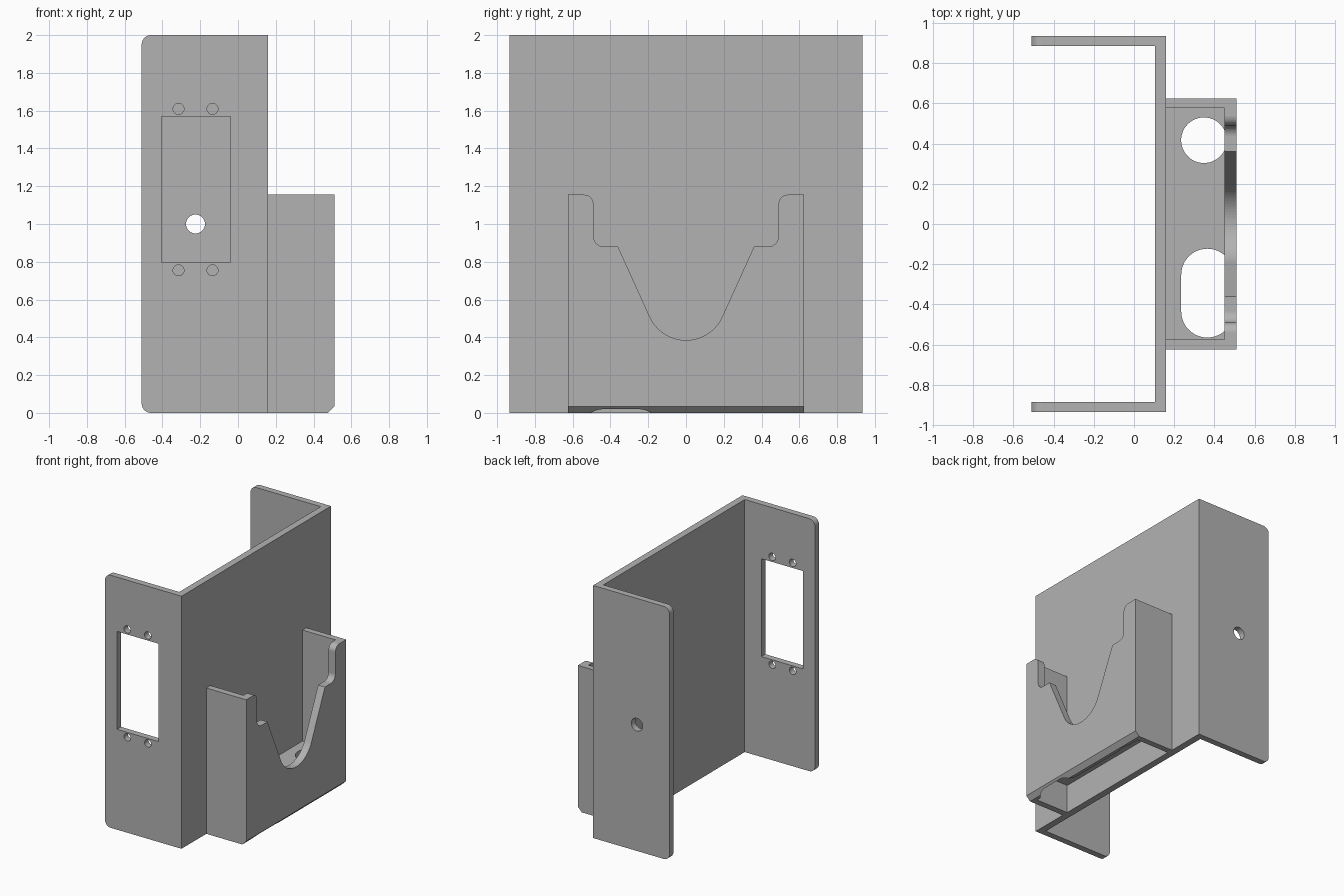
import bpy, bmesh, math

if "Cube" in bpy.data.objects:
    bpy.data.objects.remove(bpy.data.objects["Cube"])

grey = bpy.data.materials.new("plain grey")
grey.diffuse_color = (0.45, 0.45, 0.45, 1)
grey.use_nodes = True
grey.node_tree.nodes["Principled BSDF"].inputs["Base Color"].default_value = grey.diffuse_color


def prism(name, pts, axis, lo, hi):
    """Extrude a 2D outline along an axis; pts are the other two coordinates in order."""
    i = "xyz".index(axis)
    bm = bmesh.new()
    rings = []
    for t in (lo, hi):
        ring = []
        for p in pts:
            co = list(p)
            co.insert(i, t)
            ring.append(bm.verts.new(co))
        rings.append(ring)
    a, b = rings
    bm.faces.new(a)
    bm.faces.new(b[::-1])
    n = len(pts)
    for k in range(n):
        bm.faces.new((a[k], b[k], b[(k + 1) % n], a[(k + 1) % n]))
    bmesh.ops.recalc_face_normals(bm, faces=bm.faces[:])
    me = bpy.data.meshes.new(name)
    bm.to_mesh(me)
    bm.free()
    ob = bpy.data.objects.new(name, me)
    bpy.context.collection.objects.link(ob)
    return ob


def arc(cx, cy, r, a0, a1, n=14):
    return [(cx + r * math.cos(math.radians(a0 + (a1 - a0) * k / n)),
             cy + r * math.sin(math.radians(a0 + (a1 - a0) * k / n))) for k in range(n + 1)]


def circle(cx, cy, r, n=48):
    return arc(cx, cy, r, 0, 360, n)[:-1]


def rect(x0, y0, x1, y1):
    return [(x0, y0), (x1, y0), (x1, y1), (x0, y1)]


def boolean(ob, tool, operation="DIFFERENCE"):
    mod = ob.modifiers.new("cut", "BOOLEAN")
    mod.operation = operation
    mod.solver = "EXACT"
    mod.object = tool
    bpy.context.view_layer.update()
    dg = bpy.context.evaluated_depsgraph_get()
    me = bpy.data.meshes.new_from_object(ob.evaluated_get(dg))
    ob.modifiers.clear()
    ob.data = me
    bpy.data.objects.remove(tool)


# U-shaped bracket: back plate with two side flanges
W, T = 0.935, 0.05
plan = [(-0.51, -W), (0.16, -W), (0.16, W), (-0.51, W),
        (-0.51, W - T), (0.105, W - T), (0.105, -W + T), (-0.51, -W + T)]
bracket = prism("mounting_bracket", plan, "z", 0, 2)

# rounded free corners of the flanges
R = 0.05
side = ([(0.3, -0.1), (0.3, 2.1), (-0.51 + R, 2.1)] + arc(-0.51 + R, 2 - R, R, 90, 180)
        + arc(-0.51 + R, R, R, 180, 270) + [(-0.51 + R, -0.1)])
boolean(bracket, prism("corner_tool", side, "y", -1.2, 1.2), "INTERSECT")

# front flange: window and four screw holes; rear flange: one round hole
boolean(bracket, prism("window_tool", rect(-0.405, 0.795, -0.04, 1.57), "y", -1.1, -0.7))
for x in (-0.315, -0.135):
    for z in (0.755, 1.61):
        boolean(bracket, prism("screw_tool", circle(x, z, 0.029, 32), "y", -1.1, -0.7))
boolean(bracket, prism("hole_tool", circle(-0.225, 1.0, 0.05), "y", 0.7, 1.1))

# holder pocket with chamfered lower front edge
H = 1.155
outline = [(0.16, 0), (0.475, 0), (0.51, 0.035), (0.51, H), (0.16, H)]
pocket = prism("holder_pocket", outline, "y", -0.625, 0.625)

# hollow above and below the raised floor
inner = rect(0.1, -0.574, 0.45, 0.577)
boolean(pocket, prism("upper_tool", inner, "z", 0.275, 1.5))
boolean(pocket, prism("lower_tool", inner, "z", -0.2, 0.23))

# mirrored notch in the front wall
half = (arc(0, 0.595, 0.21, -90, -24, 16) + [(0.36, 0.88), (0.435, 0.88)]
        + arc(0.435, 0.935, 0.055, -90, 0) + arc(0.54, H - 0.05, 0.05, 180, 90)
        + [(0.54, 1.4)])
notch = half + [(-y, z) for y, z in reversed(half[1:])]
boolean(pocket, prism("notch_tool", notch, "x", 0.445, 0.7))

# round hole and slot through the floor, biting into the front wall from below
boolean(pocket, prism("round_tool", circle(0.348, 0.417, 0.1135), "z", -0.2, 0.2751))
slot = arc(0.365, -0.253, 0.13, 0, 180, 24) + arc(0.365, -0.435, 0.13, 180, 360, 24)
boolean(pocket, prism("slot_tool", slot, "z", -0.2, 0.2751))

for ob in (bracket, pocket):
    ob.data.materials.clear()
    ob.data.materials.append(grey)
